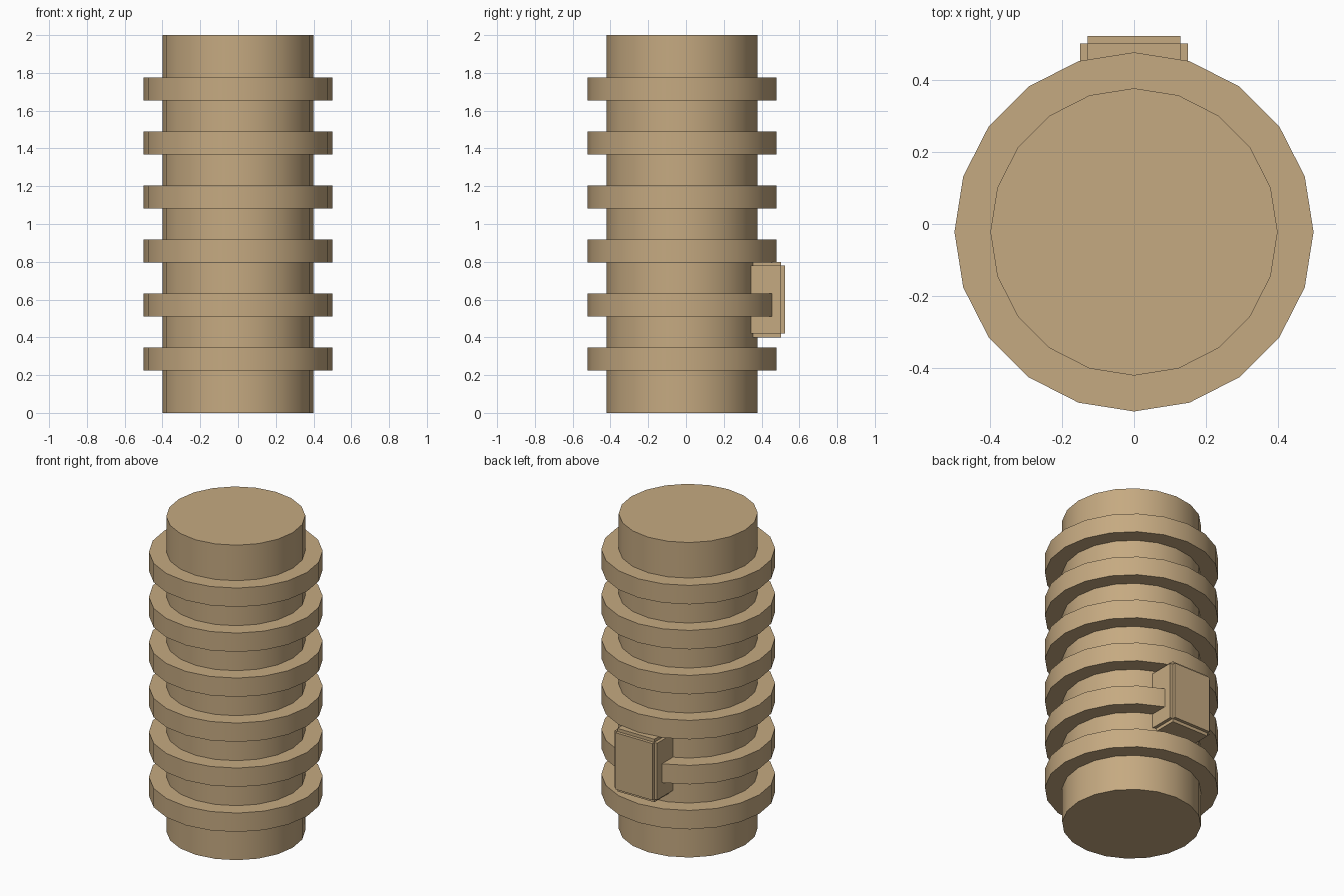
import bpy, math

if "Cube" in bpy.data.objects:
    bpy.data.objects.remove(bpy.data.objects["Cube"])

CY = -0.022  # column axis sits slightly forward; the rear box balances the depth

mat = bpy.data.materials.new("tan")
mat.diffuse_color = (0.56, 0.40, 0.22, 1)
mat.use_nodes = True
mat.node_tree.nodes["Principled BSDF"].inputs["Base Color"].default_value = mat.diffuse_color


def disc(name, radius, z0, z1):
    """20-sided cylinder with a corner pointing along y, smooth sides and flat caps."""
    bpy.ops.mesh.primitive_cylinder_add(vertices=20, radius=radius, depth=z1 - z0,
                                        location=(0, CY, (z0 + z1) / 2))
    ob = bpy.context.object
    ob.name = name
    ob.data.materials.append(mat)
    bpy.ops.object.shade_smooth_by_angle(angle=math.radians(30))
    return ob


def box(name, hx, y0, y1, hz, z):
    bpy.ops.mesh.primitive_cube_add(size=1, location=(0, (y0 + y1) / 2, z))
    ob = bpy.context.object
    ob.name = name
    ob.scale = (2 * hx, y1 - y0, 2 * hz)
    bpy.ops.object.transform_apply(location=False, rotation=False, scale=True)
    ob.data.materials.append(mat)
    return ob


# Central column
disc("column", 0.4, 0, 2)

# Six evenly spaced rings
for i in range(1, 7):
    z = 2 * i / 7
    disc(f"ring_{i}", 0.5, z - 0.06, z + 0.06)

# Rear box with stepped edges: three crossing blocks, joined
s = 0.02
front, back = 0.523, 0.325
blocks = [
    box("rear_box", 0.15, back + s, front - s, 0.2 - s, 0.6),
    box("block_tall", 0.15 - s, back + s, front - s, 0.2, 0.6),
    box("block_deep", 0.15 - s, back, front, 0.2 - s, 0.6),
]
bpy.ops.object.select_all(action='DESELECT')
for b in blocks:
    b.select_set(True)
bpy.context.view_layer.objects.active = blocks[0]
bpy.ops.object.join()
